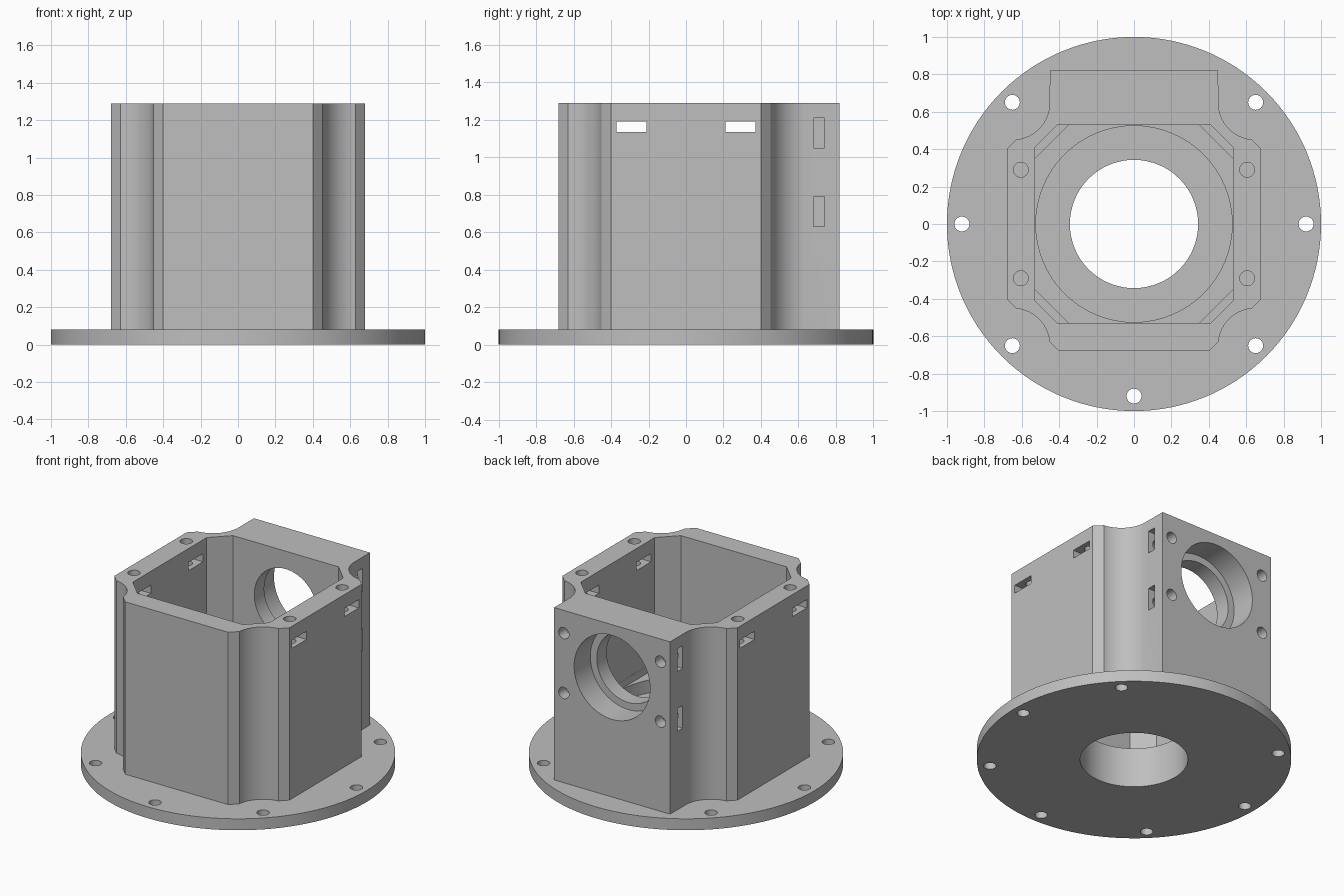
import bpy, bmesh
from math import sin, cos, pi, radians
from mathutils import Matrix

cube = bpy.data.objects.get("Cube")
if cube:
    bpy.data.objects.remove(cube, do_unlink=True)

grey = bpy.data.materials.new("light grey")
grey.use_nodes = True
colour = (0.52, 0.52, 0.52, 1)
grey.diffuse_color = colour
grey.node_tree.nodes["Principled BSDF"].inputs["Base Color"].default_value = colour


def prism(name, outline, z0, z1):
    """Extrude a closed xy outline from z0 to z1."""
    bm = bmesh.new()
    base = bm.faces.new([bm.verts.new((x, y, z0)) for x, y in outline])
    top = bmesh.ops.extrude_face_region(bm, geom=[base])["geom"]
    moved = [v for v in top if isinstance(v, bmesh.types.BMVert)]
    bmesh.ops.translate(bm, verts=moved, vec=(0, 0, z1 - z0))
    bmesh.ops.recalc_face_normals(bm, faces=bm.faces)
    mesh = bpy.data.meshes.new(name)
    bm.to_mesh(mesh)
    bm.free()
    mesh.materials.append(grey)
    obj = bpy.data.objects.new(name, mesh)
    bpy.context.collection.objects.link(obj)
    return obj


def circle(r, n=32, x=0, y=0):
    return [(x + r * cos(2 * pi * i / n), y + r * sin(2 * pi * i / n)) for i in range(n)]


def octagon(s, c):
    """Square of half width s with corners chamfered by c."""
    t = s - c
    return [(s, -t), (s, t), (t, s), (-t, s), (-s, t), (-s, -t), (-t, -s), (t, -s)]


def box(x0, x1, y0, y1, z0, z1):
    return prism("cutter", [(x0, y0), (x1, y0), (x1, y1), (x0, y1)], z0, z1)


def bore_y(r, x, z, y0, y1, n=32):
    """Cylinder cutter running along y."""
    obj = prism("cutter", circle(r, n), -y1, -y0)
    obj.data.transform(Matrix.Translation((x, 0, z)) @ Matrix.Rotation(pi / 2, 4, "X"))
    return obj


def finish(obj, cutters):
    """Cut the holes, then shade round walls smooth."""
    bpy.ops.object.select_all(action="DESELECT")
    bpy.context.view_layer.objects.active = obj
    obj.select_set(True)
    for cutter in cutters:
        mod = obj.modifiers.new("cut", "BOOLEAN")
        mod.operation, mod.solver, mod.object = "DIFFERENCE", "EXACT", cutter
        bpy.ops.object.modifier_apply(modifier=mod.name)
        bpy.data.objects.remove(cutter, do_unlink=True)
    bpy.ops.object.shade_smooth_by_angle(angle=radians(30))


BASE, TOP = 0.08, 1.29

# Round mounting flange with seven bolt holes and a central bore
flange = prism("flange", circle(1, 128), 0, BASE)
cuts = [prism("cutter", circle(0.343, 64), -0.1, 0.2)]
for k in range(8):
    if k != 2:
        a = k * pi / 4
        cuts.append(prism("cutter", circle(0.04, 24, 0.92 * cos(a), 0.92 * sin(a)), -0.1, 0.2))
finish(flange, cuts)

# Housing outline: scooped corners, with a deeper block at the back
scoop = [(0.65 + 0.2 * cos(radians(a)), -0.65 + 0.2 * sin(radians(a)))
         for a in range(174, 95, -6)]
front = [(0.40, -0.68)] + scoop + [(0.68, -0.40)]
back = [(0.68, 0.40)] + [(x, -y) for x, y in reversed(scoop)] + [(0.45, 0.82)]
half = front + back
housing = prism("housing", half + [(-x, y) for x, y in reversed(half)], BASE, TOP)

# Cavity stepping down to the central bore
cuts = [
    prism("cutter", octagon(0.53, 0.12), 0.42, 1.5),
    prism("cutter", octagon(0.529, 0.18), 0.37, 0.6),
    prism("cutter", circle(0.525, 64), 0.28, 0.5),
    prism("cutter", circle(0.343, 64), 0, 0.4),
]
# Stepped round window through the back block
WINDOW = 0.92
cuts += [bore_y(0.295, 0, WINDOW, 0.64, 1, 64), bore_y(0.245, 0, WINDOW, 0.4, 0.8, 64)]

for side in (-1, 1):
    for end in (-1, 1):
        # Lid screw holes and the nut slots crossing them
        y = 0.29 * end
        cuts.append(prism("cutter", circle(0.04, 24, 0.605 * side, y), 1.0, 1.5))
        xs = sorted((0.5 * side, 0.8 * side))
        cuts.append(box(*xs, y - 0.08, y + 0.08, 1.135, 1.193))
        # Window screw holes and their nut slots
        z = WINDOW + 0.21 * end
        cuts.append(bore_y(0.04, 0.375 * side, z, 0.6, 1, 24))
        xs = sorted((0.3 * side, 0.6 * side))
        cuts.append(box(*xs, 0.68, 0.74, z - 0.08, z + 0.08))
finish(housing, cuts)
